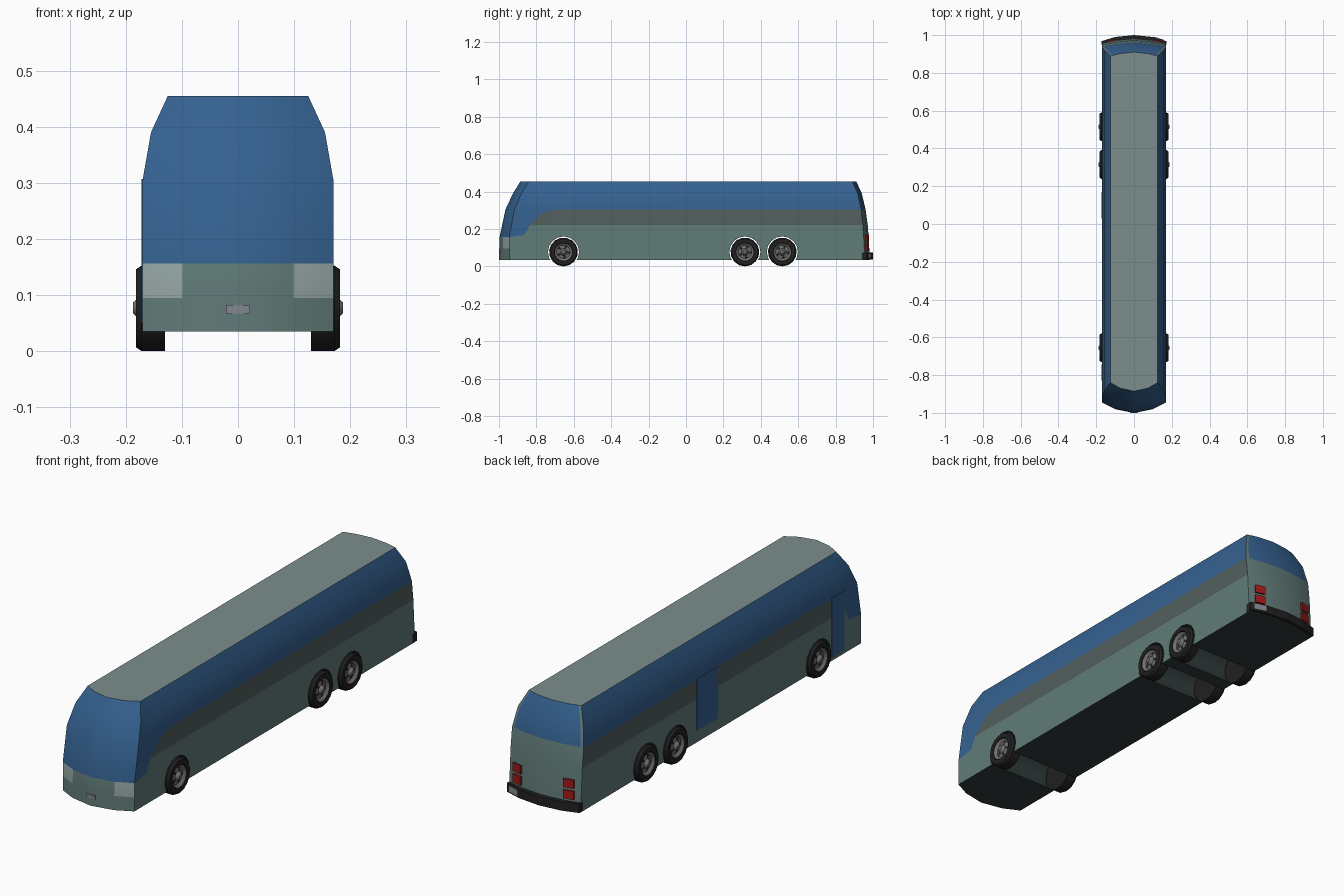
import bpy, bmesh
from math import sin, cos, pi, atan2
from mathutils import Matrix

if "Cube" in bpy.data.objects:
    bpy.data.objects.remove(bpy.data.objects["Cube"])

def mat(name, r, g, b):
    m = bpy.data.materials.new(name)
    m.diffuse_color = (r, g, b, 1)
    m.use_nodes = True
    m.node_tree.nodes["Principled BSDF"].inputs["Base Color"].default_value = m.diffuse_color
    return m

GREEN = mat("body_green", .12, .2, .19)
STRIP = mat("strip_green", .085, .115, .11)
BLUE = mat("window_blue", .035, .12, .28)
ROOF = mat("roof_grey", .2, .27, .27)
LAMP = mat("headlight", .3, .38, .37)
DARK = mat("underside", .03, .045, .045)
BLACK = mat("rubber", .015, .015, .015)
METAL = mat("rim_grey", .16, .16, .16)
RED = mat("tail_red", .35, .01, .01)
PLATE = mat("plate_grey", .22, .25, .28)

def add(name, bm, *mats):
    bmesh.ops.recalc_face_normals(bm, faces=bm.faces)
    me = bpy.data.meshes.new(name)
    bm.to_mesh(me)
    bm.free()
    ob = bpy.data.objects.new(name, me)
    bpy.context.collection.objects.link(ob)
    for m in mats:
        me.materials.append(m)
    return ob

def smooth(ob, angle=0.5):
    bpy.ops.object.select_all(action='DESELECT')
    ob.select_set(True)
    bpy.context.view_layer.objects.active = ob
    bpy.ops.object.shade_smooth_by_angle(angle=angle)

def box(name, m, loc, size, turn=0):
    bm = bmesh.new()
    bmesh.ops.create_cube(bm, size=1, matrix=Matrix.Diagonal((*size, 1)))
    ob = add(name, bm, m)
    ob.location = loc
    ob.rotation_euler.z = turn
    return ob

def interp(table, v):
    if v <= table[0][0]:
        return table[0][1:]
    for a, b in zip(table, table[1:]):
        if v <= b[0]:
            t = (v - a[0]) / (b[0] - a[0])
            return [p + (q - p) * t for p, q in zip(a[1:], b[1:])]
    return table[-1][1:]

# Body: height, half width, front centre y, front corner y, rear centre y, rear corner y
PROFILE = [(.035, .17, -1.0, -.945, .982, .955), (.155, .17, -.997, -.945, .978, .952),
           (.22, .17, -.985, -.935, .972, .946), (.305, .17, -.965, -.917, .96, .936),
           (.39, .155, -.925, -.88, .94, .918), (.455, .125, -.885, -.84, .91, .888)]
BELT = [(-.945, .158), (-.865, .168), (-.845, .22), (-.805, .27), (-.755, .297), (-.69, .305)]
cols = [('f', 0, 0), ('f', .58, .35), ('f', 1, 1)]
cols += [('s', y, 0) for y, _ in BELT[1:]]
cols += [('r', 1, 1), ('r', .93, .85), ('r', .58, .35), ('r', 0, 0)]

def body_point(col, row, side):
    kind, a, d = col
    belt = {'f': .156, 'r': .305}.get(kind) or interp(BELT, a)[0]
    z = [.035, .095, min(.22, belt), belt, .305, .39, .455][row]
    w, fc, fk, rc, rk = interp(PROFILE, z)
    if kind == 's':
        return (side * w, fk + (a + .945) / 1.9 * (rk - fk), z)
    if kind == 'f':
        return (side * w * a, fc + (fk - fc) * d, z)
    return (side * w * a, rc + (rk - rc) * d, z)

bm = bmesh.new()
ends = []
for side in (1, -1):
    grid = [[bm.verts.new(body_point(c, r, side)) for c in cols] for r in range(7)]
    ends.append((grid[0], grid[6]))
    for r in range(6):
        for c in range(len(cols) - 1):
            f = bm.faces.new((grid[r][c], grid[r][c + 1], grid[r + 1][c + 1], grid[r + 1][c]))
            rear = cols[c][0] == 'r'
            if r == 1 and c == 1:
                f.material_index = 4
            elif r == 2 and not rear:
                f.material_index = 1
            elif r > 2 and not (rear and cols[c][1] == 1):
                f.material_index = 2
for k, m in ((0, 5), (1, 3)):
    f = bm.faces.new(ends[0][k] + ends[1][k][-2:0:-1])
    f.material_index = m
bmesh.ops.remove_doubles(bm, verts=bm.verts, dist=.0005)
body = add("bus_body", bm, GREEN, STRIP, BLUE, ROOF, LAMP, DARK)

# Wheel arches cut through the full width
AXLES = (-.655, .315, .515)
bm = bmesh.new()
for y in AXLES:
    bmesh.ops.create_cone(bm, cap_ends=True, segments=16, radius1=.083, radius2=.083, depth=.5,
                          matrix=Matrix.Translation((0, y, .077)) @ Matrix.Rotation(pi / 2, 4, 'Y'))
for f in bm.faces:
    f.material_index = 5
cutter = add("arch_cutter", bm, GREEN, STRIP, BLUE, ROOF, LAMP, DARK)
cutter.hide_render = True
mod = body.modifiers.new("arches", 'BOOLEAN')
mod.object = cutter
mod.operation = 'DIFFERENCE'
mod.solver = 'EXACT'
bpy.context.view_layer.objects.active = body
bpy.ops.object.modifier_apply(modifier=mod.name)
bpy.data.objects.remove(cutter)
smooth(body, .4)

# Wheels: lathed tyre and dished rim with five holes
SEG = 15
def lathe(name, profile, mats, hole_ring=None):
    bm = bmesh.new()
    rings = [[bm.verts.new((x, r * sin(2 * pi * i / SEG), -r * cos(2 * pi * i / SEG)))
              for i in range(SEG)] for x, r in profile]
    for k in range(len(rings) - 1):
        for i in range(SEG):
            j = (i + 1) % SEG
            f = bm.faces.new((rings[k][i], rings[k][j], rings[k + 1][j], rings[k + 1][i]))
            f.material_index = int(k == hole_ring and i % 3 == 0)
    for ring in (rings[0], rings[-1]):
        bm.faces.new(ring)
    return add(name, bm, *mats)

for y in AXLES:
    for side in (1, -1):
        tyre = lathe("tyre", [(.13, .04), (.13, .077), (.172, .077), (.182, .07), (.182, .05), (.168, .045)],
                     (BLACK,))
        rim = lathe("rim", [(.165, .047), (.179, .047), (.17, .036), (.174, .02), (.18, .016), (.187, .01)],
                    (METAL, BLACK), 2)
        for ob in (tyre, rim):
            if side < 0:
                ob.data.transform(Matrix.Rotation(pi, 4, 'Z'))
            ob.location = (0, y, .077)
            smooth(ob)

# Rear bumper following the curved tail
bm = bmesh.new()
plan = [(-.17, .94), (-.172, .968), (-.1, .99), (0, 1), (.1, .99), (.172, .968), (.17, .94)]
f = bm.faces.new([bm.verts.new((x, y, .037)) for x, y in plan])
up = bmesh.ops.extrude_face_region(bm, geom=[f])
bmesh.ops.translate(bm, vec=(0, 0, .038), verts=[v for v in up['geom'] if isinstance(v, bmesh.types.BMVert)])
add("rear_bumper", bm, BLACK)

# Tail lights, number plates and left-hand doors
for s in (1, -1):
    for z in (.104, .152):
        box("tail_light", RED, (s * .122, .970, z), (.045, .008, .036), s * atan2(-.0175, .07))
box("rear_plate", PLATE, (.13, .981, .057), (.055, .006, .026), atan2(-.022, .072))
box("front_plate", PLATE, (0, -.996, .074), (.042, .008, .016))
box("middle_door", BLUE, (-.17, .1, .196), (.004, .14, .222))
box("front_door", BLUE, (-.17, -.787, .178), (.004, .085, .256))
